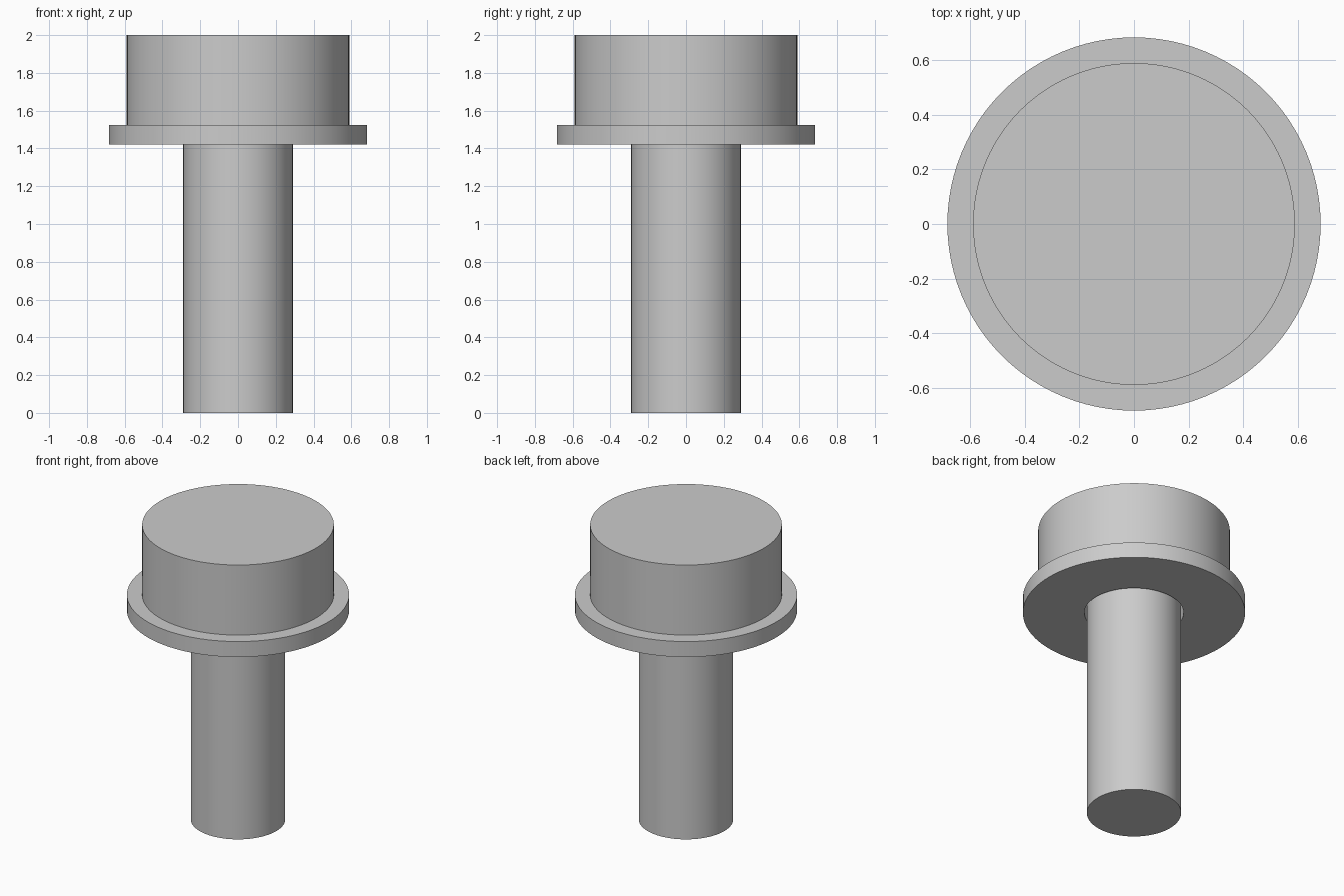
import bpy
import bmesh
import math

SEGMENTS = 96

cube = bpy.data.objects.get("Cube")
if cube:
    bpy.data.objects.remove(cube, do_unlink=True)

steel = bpy.data.materials.new("light_grey_steel")
steel.use_nodes = True
GREY = (0.6, 0.6, 0.6, 1.0)
steel.diffuse_color = GREY
steel.node_tree.nodes["Principled BSDF"].inputs["Base Color"].default_value = GREY


def lathe(name, profile, closed=False):
    """Turn a (radius, height) profile around z into a smooth-sided part."""
    bm = bmesh.new()
    verts = [bm.verts.new((r, 0, z)) for r, z in profile]
    edges = [bm.edges.new(pair) for pair in zip(verts, verts[1:])]
    if closed:
        edges.append(bm.edges.new((verts[-1], verts[0])))
    bmesh.ops.spin(bm, geom=verts + edges, cent=(0, 0, 0), axis=(0, 0, 1),
                   angle=math.tau, steps=SEGMENTS, use_duplicate=False)
    bmesh.ops.remove_doubles(bm, verts=bm.verts, dist=0.0001)
    # Cap the open ends of solid parts
    rims = [e for e in bm.edges if e.is_boundary]
    if rims:
        bmesh.ops.holes_fill(bm, edges=rims, sides=0)
    bmesh.ops.recalc_face_normals(bm, faces=bm.faces)
    mesh = bpy.data.meshes.new(name)
    bm.to_mesh(mesh)
    bm.free()
    mesh.materials.append(steel)
    obj = bpy.data.objects.new(name, mesh)
    bpy.context.collection.objects.link(obj)
    bpy.ops.object.select_all(action="DESELECT")
    obj.select_set(True)
    bpy.context.view_layer.objects.active = obj
    bpy.ops.object.shade_smooth_by_angle(angle=math.radians(30))
    return obj


SHAFT_R, HOLE_R, HEAD_R, WASHER_R = 0.29, 0.305, 0.589, 0.683
WASHER_BOTTOM, HEAD_BOTTOM, TOP = 1.42, 1.525, 2.0

# Bolt: shaft and head turned as one piece
lathe("bolt", [(SHAFT_R, 0), (SHAFT_R, HEAD_BOTTOM),
               (HEAD_R, HEAD_BOTTOM), (HEAD_R, TOP)])

# Washer: loose ring under the head, with clearance around the shaft
lathe("washer", [(HOLE_R, WASHER_BOTTOM), (WASHER_R, WASHER_BOTTOM),
                 (WASHER_R, HEAD_BOTTOM), (HOLE_R, HEAD_BOTTOM)], closed=True)
